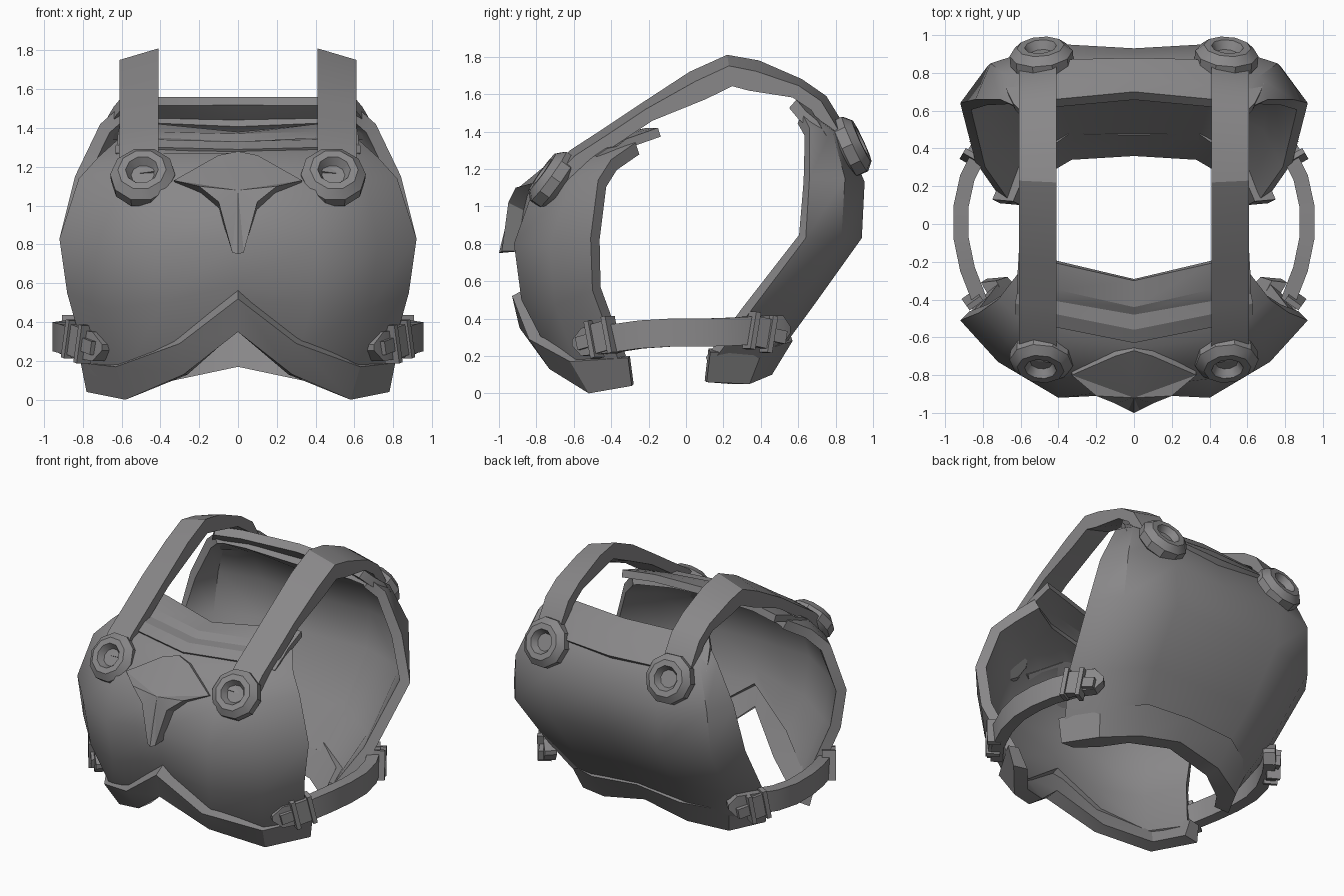
import bpy, bmesh, math
from mathutils import Vector, Matrix

if "Cube" in bpy.data.objects:
    bpy.data.objects.remove(bpy.data.objects["Cube"])

grey = bpy.data.materials.new("dark_grey")
grey.diffuse_color = (.25, .245, .25, 1)
grey.use_nodes = True
grey.node_tree.nodes["Principled BSDF"].inputs["Base Color"].default_value = grey.diffuse_color


def finish(name, bm, mirror=False, solid=0, recalc=True, angle=32):
    if recalc:
        bmesh.ops.recalc_face_normals(bm, faces=bm.faces)
    me = bpy.data.meshes.new(name)
    bm.to_mesh(me)
    bm.free()
    me.materials.append(grey)
    ob = bpy.data.objects.new(name, me)
    bpy.context.collection.objects.link(ob)
    bpy.ops.object.select_all(action='DESELECT')
    bpy.context.view_layer.objects.active = ob
    ob.select_set(True)
    if solid:
        m = ob.modifiers.new("thickness", 'SOLIDIFY')
        m.thickness = solid
        m.offset = -1
        bpy.ops.object.modifier_apply(modifier=m.name)
    bpy.ops.object.shade_smooth_by_angle(angle=math.radians(angle))
    if mirror:
        m = ob.modifiers.new("mirror", 'MIRROR')
        m.use_mirror_merge = False
    return ob


def full(half):
    """Mirror a half path that starts on the centre line."""
    return [(-x, y, z) for x, y, z in half[:0:-1]] + list(half)


def shell(name, rows, back=False, thick=0.07, angle=36):
    bm = bmesh.new()
    g = [[bm.verts.new(p) for p in full(r)] for r in rows]
    for a, b in zip(g, g[1:]):
        for i in range(len(a) - 1):
            q = [a[i], a[i + 1], b[i + 1], b[i]]
            bm.faces.new(q[::-1] if back else q)
    return finish(name, bm, solid=thick, recalc=False, angle=angle)


def tube(name, lines, mirror=False):
    """Closed loft through parallel edge lines, capped at both ends."""
    bm = bmesh.new()
    g = [[bm.verts.new(p) for p in l] for l in lines]
    n = len(g)
    for k in range(n):
        a, b = g[k], g[(k + 1) % n]
        for i in range(len(a) - 1):
            bm.faces.new([a[i], a[i + 1], b[i + 1], b[i]])
    bm.faces.new([l[0] for l in g])
    bm.faces.new([l[-1] for l in g])
    return finish(name, bm, mirror)


def normals2d(path):
    out = []
    for i in range(len(path)):
        a, b = Vector(path[max(i - 1, 0)]), Vector(path[min(i + 1, len(path) - 1)])
        d = (b - a).normalized()
        out.append(Vector((-d.y, d.x)))
    return out


# chest and back plates
shell("chest_plate", [
    [(0, -.84, .5), (.32, -.76, .27), (.6, -.57, .12), (.76, -.34, .12)],
    [(0, -.86, .6), (.38, -.88, .5), (.68, -.70, .47), (.88, -.50, .55)],
    [(0, -.90, .82), (.4, -.92, .8), (.72, -.73, .79), (.92, -.51, .83)],
    [(0, -.87, 1.05), (.4, -.82, 1.08), (.67, -.62, 1.12), (.82, -.47, 1.14)],
    [(0, -.66, 1.27), (.4, -.61, 1.27), (.6, -.5, 1.27), (.72, -.4, 1.25)],
    [(0, -.48, 1.31), (.38, -.4, 1.33), (.58, -.3, 1.34), (.62, -.27, 1.34)]])
shell("back_plate", [
    [(0, .5, .25), (.35, .5, .22), (.6, .36, .14), (.7, .13, .15)],
    [(0, .67, .5), (.4, .69, .48), (.72, .54, .42), (.84, .33, .42)],
    [(0, .91, .83), (.42, .94, .83), (.78, .83, .82), (.92, .64, .83)],
    [(0, .93, 1.13), (.44, .955, 1.13), (.76, .85, 1.15), (.84, .66, 1.15)],
    [(0, .84, 1.36), (.44, .85, 1.38), (.66, .78, 1.41), (.71, .66, 1.42)],
    [(0, .74, 1.46), (.42, .72, 1.48), (.58, .66, 1.5), (.62, .62, 1.5)]], back=True, angle=40)

# stepped neck collars
shell("front_collar", [
    [(0, -.63, 1.29), (.4, -.55, 1.30), (.63, -.48, 1.27)],
    [(0, -.56, 1.33), (.4, -.48, 1.34), (.63, -.42, 1.31)],
    [(0, -.48, 1.33), (.4, -.41, 1.35), (.62, -.37, 1.32)],
    [(0, -.44, 1.37), (.4, -.35, 1.38), (.62, -.32, 1.36)],
    [(0, -.30, 1.38), (.4, -.21, 1.42), (.61, -.15, 1.42)]], thick=.05, angle=20)
shell("back_collar", [
    [(0, .88, 1.36), (.42, .87, 1.38), (.69, .75, 1.38)],
    [(0, .80, 1.46), (.42, .77, 1.46), (.67, .70, 1.46)],
    [(0, .77, 1.48), (.42, .73, 1.50), (.64, .64, 1.51)],
    [(0, .70, 1.56), (.42, .66, 1.56), (.59, .59, 1.57)]], back=True, thick=.06, angle=20)

# lower rims
tube("front_rim", [full(l) for l in (
    [(0, -.93, .52), (.3, -.84, .29), (.63, -.62, .17), (.81, -.31, .19)],
    [(0, -.89, .35), (.28, -.73, .13), (.58, -.52, .00), (.78, -.29, .04)],
    [(0, -.78, .36), (.26, -.62, .13), (.53, -.44, .02), (.67, -.28, .05)],
    [(0, -.84, .57), (.3, -.75, .34), (.6, -.54, .2), (.73, -.30, .2)])])
tube("back_rim", [full(l) for l in (
    [(0, .56, .31), (.35, .57, .28), (.63, .41, .23), (.75, .13, .22)],
    [(0, .47, .17), (.33, .46, .10), (.58, .34, .05), (.71, .11, .06)],
    [(0, .36, .17), (.33, .34, .10), (.5, .24, .05), (.6, .10, .07)],
    [(0, .47, .34), (.34, .48, .31), (.55, .33, .24), (.64, .12, .24)])])

# shoulder straps, tilted outward
path = [(-.74, 1.18), (-.62, 1.30), (-.45, 1.41), (-.24, 1.55), (.02, 1.72), (.22, 1.81),
        (.39, 1.78), (.62, 1.68), (.75, 1.59), (.83, 1.46), (.91, 1.32)]
nrm = normals2d(path)
edges = []
for x, drop, t in ((.41, 0, 0), (.61, .06, 0), (.61, .06, .11), (.41, 0, .11)):
    line = []
    for (y, z), n in zip(path, nrm):
        f = 1 if -.1 < y < .5 else .65
        p = Vector((y, z)) - n * (drop + t) * f
        line.append((x, p.x, p.y))
    edges.append(line)
tube("shoulder_strap", edges, mirror=True)

# round strap fasteners
profile = [(.135, -.07), (.168, -.04), (.168, .02), (.125, .06), (.085, .06), (.06, .015)]
for name, c, d in (("front_fastener", (.49, -.72, 1.15), (.08, -.80, .58)),
                   ("back_fastener", (.49, .885, 1.325), (.08, .90, .42))):
    bm = bmesh.new()
    N = 10
    rings = [[bm.verts.new((r * math.cos(2 * math.pi * i / N), r * math.sin(2 * math.pi * i / N), h))
              for i in range(N)] for r, h in profile]
    for a, b in zip(rings, rings[1:]):
        for i in range(N):
            bm.faces.new([a[i], a[(i + 1) % N], b[(i + 1) % N], b[i]])
    bm.faces.new(rings[0])
    bm.faces.new(rings[-1])
    rot = Vector(d).to_track_quat('Z', 'Y').to_matrix().to_4x4()
    bm.transform(Matrix.Translation(c) @ rot)
    finish(name, bm, mirror=True)

# side straps with pointed ends
side = [(.70, -.61, .27), (.75, -.56, .275), (.85, -.43, .29), (.92, -.25, .315), (.955, -.08, .325),
        (.955, .1, .325), (.92, .26, .33), (.84, .42, .34), (.77, .52, .34), (.73, .56, .34)]
nrm = normals2d([p[:2] for p in side])
last = len(side) - 1
edges = []
for off, s in ((0, 1), (0, -1), (.08, -1), (.08, 1)):
    edges.append([(x + n.x * off, y + n.y * off, z + s * (.015 if i in (0, last) else .075))
                  for i, ((x, y, z), n) in enumerate(zip(side, nrm))])
tube("side_strap", edges, mirror=True)

# strap buckles: two bars, a backing block and a tongue, leaning with the strap
for name, a, b in (("front_buckle", (.77, -.52, .28), (.87, -.38, .32)),
                   ("back_buckle", (.80, .47, .31), (.88, .33, .34))):
    a, b = Vector(a), Vector(b)
    t = (b - a).normalized()
    up = (Vector((0, 0, 1)) - t * t.z).normalized()
    out = t.cross(up)
    if out.x < 0:
        out = -out
    bm = bmesh.new()
    for f, sx, sy, sz in ((.2, .03, .09, .2), (.85, .03, .09, .2), (.5, .12, .06, .16), (-.1, .09, .06, .07)):
        c = a.lerp(b, f)
        m = Matrix((t, out, up)).transposed().to_4x4()
        bmesh.ops.create_cube(bm, size=1, matrix=Matrix.Translation(c) @ m @ Matrix.Diagonal((sx, sy, sz, 1)))
    finish(name, bm, mirror=True)

# raised chest ornament, a four-pointed faceted star
half = [(0, -.67, 1.28), (.1, -.70, 1.26), (.33, -.80, 1.13), (.2, -.91, 1.1), (.1, -.95, 1.02), (.03, -.985, .76)]
bm = bmesh.new()
outline = full(half)
front = [bm.verts.new(p) for p in outline]
rear = [bm.verts.new((x * .95, y + .1, z - .05 if z > .8 else z)) for x, y, z in outline]
ridge = bm.verts.new((0, -.92, 1.08))
tip = bm.verts.new((0, -1.0, .75))
for i in range(len(front) - 1):
    bm.faces.new([front[i], front[i + 1], ridge])
    bm.faces.new([front[i], rear[i], rear[i + 1], front[i + 1]])
bm.faces.new([front[-1], tip, ridge])
bm.faces.new([tip, front[0], ridge])
bm.faces.new([front[-1], rear[-1], rear[0], front[0], tip])
bm.faces.new(rear)
finish("chest_ornament", bm, angle=20)
